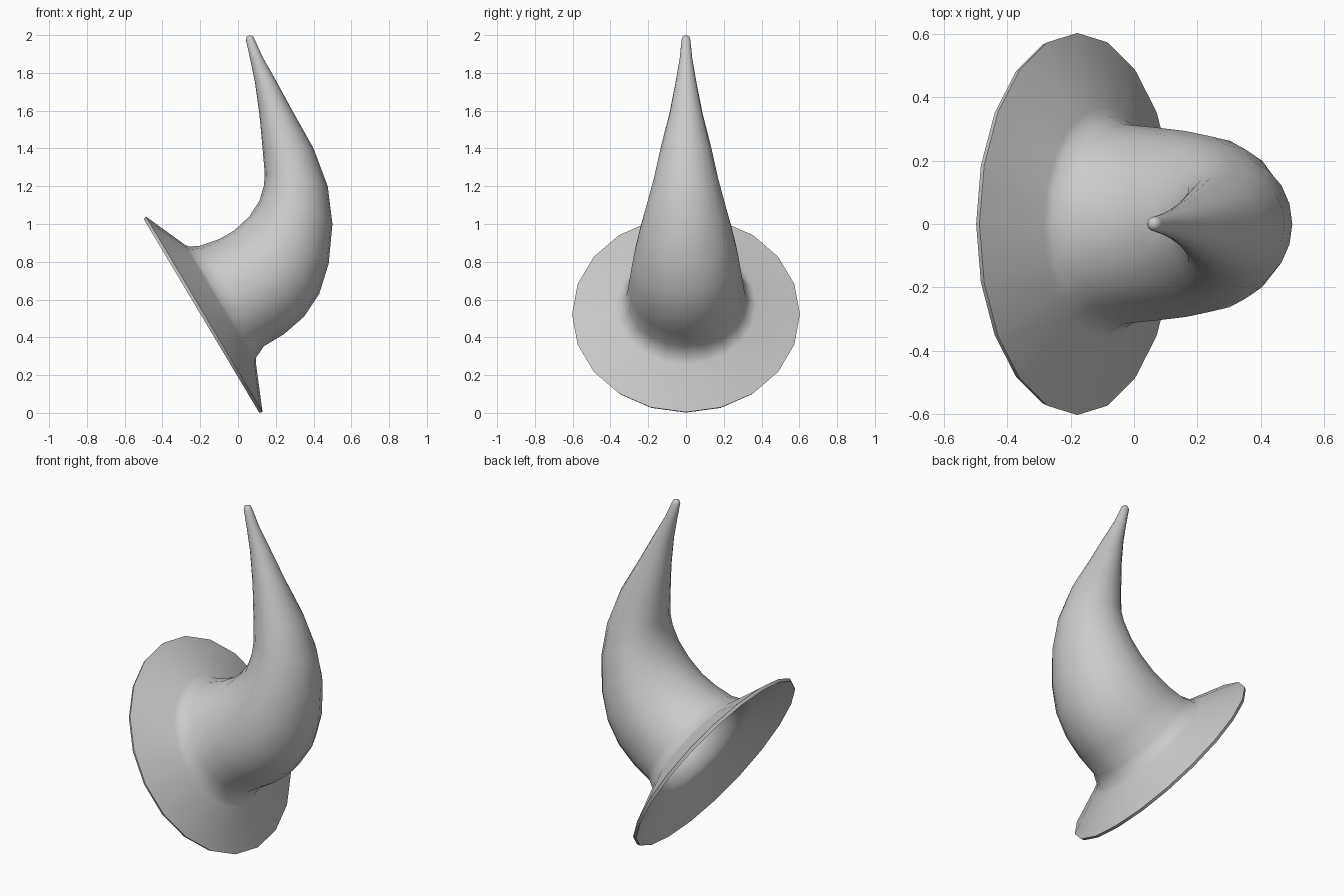
import bpy, bmesh
from math import sin, cos, pi, radians
from mathutils import Vector

if "Cube" in bpy.data.objects:
    bpy.data.objects.remove(bpy.data.objects["Cube"])

SIDES = 20

# Side outline: inner (x, z) and outer (x, z) ends of each ring, from rim to tip
RINGS = [
    (-0.488, 1.040, 0.130, 0.004),   # brim edge
    (-0.285, 0.893, 0.096, 0.255),   # brim foot
    (-0.262, 0.880, 0.094, 0.290),
    (-0.200, 0.885, 0.137, 0.353),   # start of cone
    (-0.100, 0.920, 0.245, 0.418),
    (-0.020, 0.965, 0.350, 0.510),
    (0.060, 1.040, 0.430, 0.630),
    (0.112, 1.120, 0.480, 0.790),
    (0.138, 1.205, 0.500, 1.000),
    (0.141, 1.275, 0.475, 1.200),
    (0.130, 1.400, 0.400, 1.400),
    (0.114, 1.575, 0.285, 1.605),
    (0.090, 1.750, 0.195, 1.770),
    (0.065, 1.870, 0.130, 1.885),
    (0.042, 1.975, 0.088, 1.978),    # rounded tip
    (0.046, 1.992, 0.080, 1.993),
]

bm = bmesh.new()
loops = []
for xi, zi, xo, zo in RINGS:
    a, b = Vector((xi, 0, zi)), Vector((xo, 0, zo))
    mid, half = (a + b) / 2, (b - a) / 2
    side = Vector((0, half.length, 0))
    loops.append([bm.verts.new(mid + half * cos(2 * pi * i / SIDES)
                               + side * sin(2 * pi * i / SIDES))
                  for i in range(SIDES)])

# Skin between neighbouring rings
for lo, hi in zip(loops, loops[1:]):
    for i in range(SIDES):
        j = (i + 1) % SIDES
        bm.faces.new((lo[i], lo[j], hi[j], hi[i]))

# Closed tip
tip = bm.verts.new((0.062, 0, 2.0))
for i in range(SIDES):
    bm.faces.new((loops[-1][i], loops[-1][(i + 1) % SIDES], tip))

bmesh.ops.recalc_face_normals(bm, faces=bm.faces)
# Make sure the skin faces outward
tip.normal_update()
if tip.normal.z < 0:
    bmesh.ops.reverse_faces(bm, faces=bm.faces)

mesh = bpy.data.meshes.new("bent_pointed_hat")
bm.to_mesh(mesh)
bm.free()
hat = bpy.data.objects.new("bent_pointed_hat", mesh)
bpy.context.collection.objects.link(hat)

# Hollow shell, thickened inward
bpy.context.view_layer.objects.active = hat
hat.select_set(True)
shell = hat.modifiers.new("shell", 'SOLIDIFY')
shell.thickness = 0.018
shell.offset = -1
bpy.ops.object.modifier_apply(modifier=shell.name)
bpy.ops.object.shade_smooth_by_angle(angle=radians(65))
